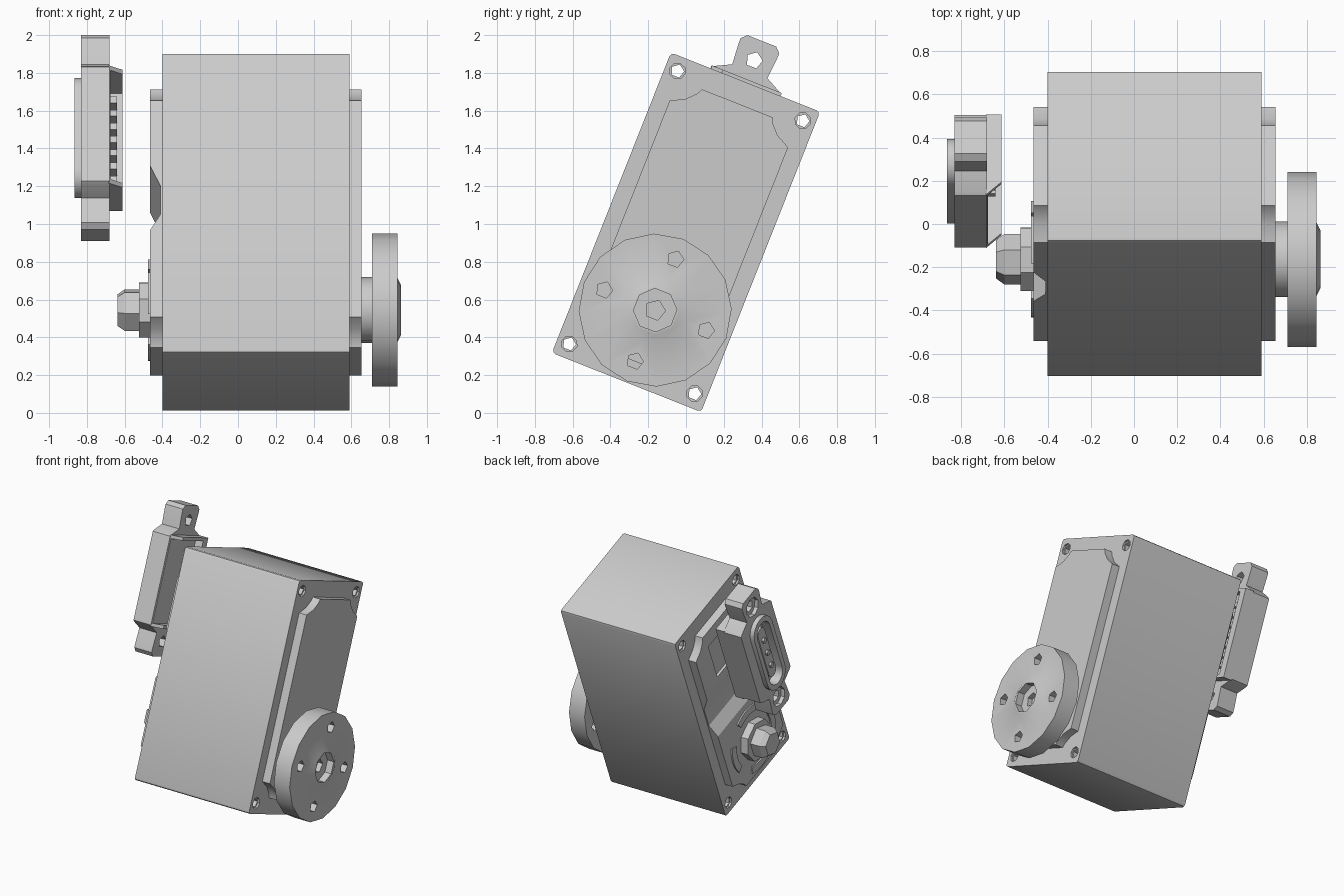
import bpy, bmesh, math

cube = bpy.data.objects.get("Cube")
if cube:
    bpy.data.objects.remove(cube, do_unlink=True)

TILT = math.atan2(0.63, 1.59)
MID_Z = 0.956
SHAFT_V = -0.443      # output shaft position along the case
PLUG_V = 0.537        # connector position along the case

grey = bpy.data.materials.new("grey plastic")
grey.use_nodes = True
grey.diffuse_color = (0.6, 0.6, 0.6, 1)
grey.node_tree.nodes["Principled BSDF"].inputs["Base Color"].default_value = (0.6, 0.6, 0.6, 1)


def place(x, u, v):
    """Case coordinates (across, depth, length) to tilted world coordinates."""
    c, s = math.cos(TILT), math.sin(TILT)
    return (x, u * c + v * s, MID_Z - u * s + v * c)


def loft(name, loops):
    """Closed solid through loops with equal point counts."""
    bm = bmesh.new()
    rings = [[bm.verts.new(place(*p)) for p in loop] for loop in loops]
    n = len(rings[0])
    bm.faces.new(rings[0])
    bm.faces.new(rings[-1])
    for a, b in zip(rings, rings[1:]):
        for i in range(n):
            j = (i + 1) % n
            bm.faces.new((a[i], a[j], b[j], b[i]))
    bmesh.ops.recalc_face_normals(bm, faces=bm.faces)
    mesh = bpy.data.meshes.new(name)
    bm.to_mesh(mesh)
    bm.free()
    mesh.materials.append(grey)
    obj = bpy.data.objects.new(name, mesh)
    bpy.context.collection.objects.link(obj)
    return obj


def prism(name, outline, x0, x1):
    return loft(name, [[(x, u, v) for u, v in outline] for x in (x0, x1)])


def ring(r, sides, u=0, v=0, turn=0.0):
    steps = [turn + 2 * math.pi * i / sides for i in range(sides)]
    return [(u + r * math.sin(a), v + r * math.cos(a)) for a in steps]


def turned(name, sections, sides, v):
    """Solid along x from (x, radius) sections."""
    return loft(name, [[(x, a, b) for a, b in ring(r, sides, 0, v)] for x, r in sections])


def box(u0, u1, v0, v1):
    return [(u0, v0), (u1, v0), (u1, v1), (u0, v1)]


def mirrored(quarter, v=0):
    """Full outline from a quarter running from the side to the top."""
    right = quarter + [(a, -b) for a, b in reversed(quarter)]
    top = quarter + [(-a, b) for a, b in reversed(quarter)]
    low = [(-a, -b) for a, b in quarter] + [(a, -b) for a, b in reversed(quarter)]
    return [(a, b + v) for a, b in top + low]


def stadium(width, length, v, steps=8):
    quarter = []
    for i in range(steps // 2 + 1):
        a = math.pi * i / steps
        quarter.append((max(width * math.cos(a), 0.002), length - width + width * math.sin(a)))
    return mirrored(quarter, v)


def cut(obj, cutter):
    mod = obj.modifiers.new("cut", "BOOLEAN")
    mod.operation = "DIFFERENCE"
    mod.solver = "EXACT"
    mod.object = cutter
    bpy.context.view_layer.objects.active = obj
    bpy.ops.object.modifier_apply(modifier=mod.name)
    bpy.data.objects.remove(cutter, do_unlink=True)


# Main case with rounded long edges and four through holes
case = prism("case", mirrored([(0.425, 0.835), (0.419, 0.849), (0.405, 0.855)]), -0.40, 0.59)
for u in (-0.357, 0.357):
    for v in (-0.777, 0.777):
        cut(case, prism("cutter", ring(0.036, 5, u, v), -1, 1))
        for x in (-0.40, 0.59):
            cut(case, prism("cutter", ring(0.043, 8, u, v), x - 0.015, x + 0.015))

# Raised cover plates on both sides
cover = mirrored([(0.337, 0.617), (0.263, 0.655), (0.215, 0.705), (0.2, 0.735)])
prism("horn_side_cover", cover, 0.58, 0.655)
back_cover = prism("plug_side_cover", cover, -0.465, -0.39)
valley = [(-0.48, 0.275), (-0.41, 0.13), (-0.41, -0.03), (-0.48, -0.145)]
cut(back_cover, loft("cutter", [[(x, u, v) for x, v in valley] for u in (-0.5, 0.5)]))
cut(back_cover, prism("cutter", box(-0.17, 0.17, 0.32, 0.62), -0.5, -0.445))

# Output horn with hub, domed boss, screw recess and four holes
turned("horn_hub", [(0.64, 0.175), (0.72, 0.175)], 16, SHAFT_V)
horn = turned("output_horn", [(0.71, 0.405), (0.845, 0.405), (0.845, 0.168), (0.864, 0.13)], 16, SHAFT_V)
cut(horn, prism("cutter", ring(0.115, 8, 0, SHAFT_V, math.pi / 8), 0.81, 0.9))
cut(horn, prism("cutter", ring(0.055, 5, 0, SHAFT_V), 0.77, 0.9))
for u, v in ring(0.29, 4, 0, SHAFT_V):
    cut(horn, prism("cutter", ring(0.045, 5, u, v), 0.6, 0.9))

# Rear bearing nut and stub
turned("bearing_nut", [(-0.455, 0.157), (-0.525, 0.157)], 8, SHAFT_V)
turned("bearing_stub", [(-0.515, 0.118), (-0.60, 0.118), (-0.638, 0.09)], 6, SHAFT_V)

# Thin curved ridges around the rear bearing
for k in range(4):
    middle = k * math.pi / 2
    angles = [middle + math.radians(d) for d in (-26, -13, 0, 13, 26)]
    arc = [(0.27 * math.sin(a), SHAFT_V + 0.27 * math.cos(a)) for a in angles]
    arc += [(0.215 * math.sin(a), SHAFT_V + 0.215 * math.cos(a)) for a in reversed(angles)]
    prism("bearing_ridge", arc, -0.476, -0.455)

# Connector flange with an eared end at each side
flange = prism("connector_flange", mirrored(
    [(0.2, 0.325), (0.185, 0.337), (0.10, 0.38), (0.11, 0.50), (0.11, 0.525), (0.082, 0.553)],
    PLUG_V), -0.83, -0.68)
for side in (-1, 1):
    v = PLUG_V + side * 0.443
    cut(flange, prism("cutter", ring(0.045, 5, 0, v), -1, -0.5))
    cut(flange, prism("cutter", ring(0.075, 8, 0, v), -1, -0.80))

# Inner shell of the connector, sloped and open on one side
low, high = PLUG_V - 0.335, PLUG_V + 0.335
shell = loft("connector_shell", [
    [(x, u, v) for u, v in box(left, 0.2, low, high)]
    for x, left in ((-0.685, -0.2), (-0.612, -0.135))])
cut(shell, prism("cutter", box(-0.3, 0.14, low + 0.025, high - 0.025), -0.675, -0.5))
for k in range(-3, 4):
    v = PLUG_V + k * 0.075
    prism("contact_tooth", box(0.02, 0.145, v - 0.018, v + 0.018), -0.685, -0.64)

# Outer socket rim, inner tongue and three pins
cut(flange, prism("cutter", stadium(0.08, 0.29, PLUG_V), -1, -0.79))
rim = prism("socket_rim", stadium(0.116, 0.333, PLUG_V), -0.866, -0.825)
cut(rim, prism("cutter", stadium(0.08, 0.29, PLUG_V), -1, -0.5))
prism("socket_tongue", stadium(0.045, 0.23, PLUG_V), -0.84, -0.785)
for k in (-1, 0, 1):
    turned("socket_pin", [(-0.835, 0.022), (-0.858, 0.022)], 6, PLUG_V + k * 0.12)

# Smooth shading with sharp edges kept
bpy.ops.object.select_all(action="DESELECT")
for obj in bpy.context.scene.objects:
    if obj.type == "MESH" and obj.data.materials and obj.data.materials[0] == grey:
        obj.select_set(True)
        bpy.context.view_layer.objects.active = obj
bpy.ops.object.shade_smooth_by_angle(angle=math.radians(30))
